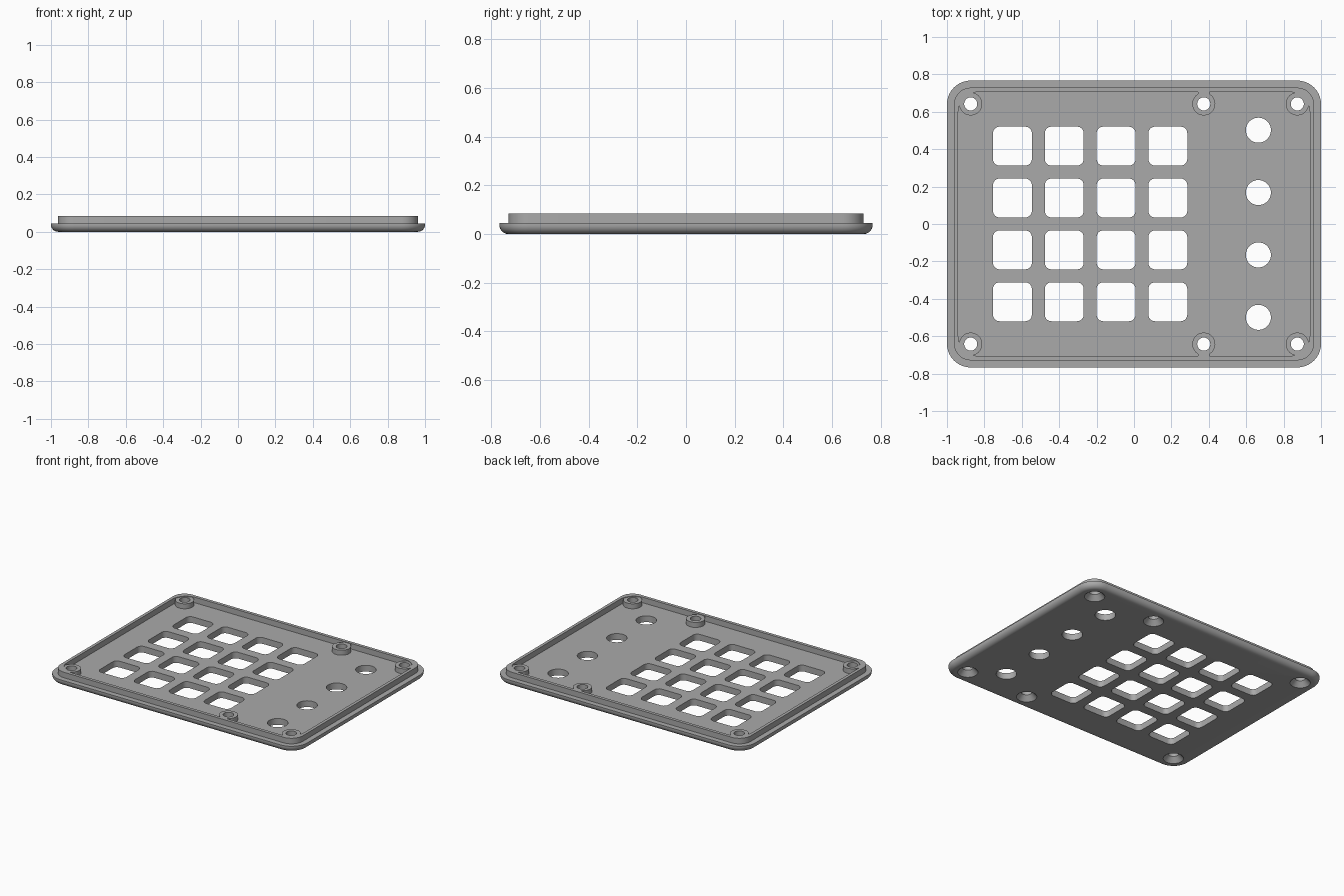
import bpy, bmesh, math

if "Cube" in bpy.data.objects:
    bpy.data.objects.remove(bpy.data.objects["Cube"], do_unlink=True)

HX, HY = 1.0, 0.767          # half size of the panel
FLOOR, LIP, BOSS = 0.045, 0.085, 0.081
CORNER, FILLET = 0.127, 0.038

grey = bpy.data.materials.new("plain grey")
grey.use_nodes = True
grey.diffuse_color = (0.4, 0.4, 0.4, 1)
grey.node_tree.nodes["Principled BSDF"].inputs["Base Color"].default_value = (0.4, 0.4, 0.4, 1)


def rounded_rect(cx, cy, hx, hy, r, steps=10):
    pts = []
    for q, (sx, sy) in enumerate([(1, 1), (-1, 1), (-1, -1), (1, -1)]):
        for i in range(steps + 1):
            a = math.pi / 2 * (q + i / steps)
            pts.append((cx + sx * (hx - r) + r * math.cos(a),
                        cy + sy * (hy - r) + r * math.sin(a)))
    return pts


def circle(cx, cy, r, n=40):
    return [(cx + r * math.cos(2 * math.pi * i / n),
             cy + r * math.sin(2 * math.pi * i / n)) for i in range(n)]


def loft(bm, rings):
    """Closed solid through a list of (outline, z) rings."""
    loops = [[bm.verts.new((x, y, z)) for x, y in pts] for pts, z in rings]
    n = len(loops[0])
    for a, b in zip(loops, loops[1:]):
        for i in range(n):
            j = (i + 1) % n
            bm.faces.new((a[i], a[j], b[j], b[i]))
    bm.faces.new(loops[0][::-1])
    bm.faces.new(loops[-1])


def make(name, solids):
    bm = bmesh.new()
    for rings in solids:
        loft(bm, rings)
    bmesh.ops.recalc_face_normals(bm, faces=bm.faces)
    mesh = bpy.data.meshes.new(name)
    bm.to_mesh(mesh)
    bm.free()
    mesh.materials.append(grey)
    obj = bpy.data.objects.new(name, mesh)
    bpy.context.collection.objects.link(obj)
    return obj


def combine(target, tool, operation):
    mod = target.modifiers.new(operation, 'BOOLEAN')
    mod.operation, mod.object, mod.solver = operation, tool, 'EXACT'
    bpy.context.view_layer.objects.active = target
    bpy.ops.object.modifier_apply(modifier=mod.name)
    bpy.data.objects.remove(tool, do_unlink=True)


# Panel: rounded underside edge, flat shoulder, raised lip and sunken floor
rings = []
for i in range(9):
    a = math.pi / 2 * i / 8
    inset = FILLET * (1 - math.sin(a))
    rings.append((rounded_rect(0, 0, HX - inset, HY - inset, CORNER - inset),
                  FILLET * (1 - math.cos(a))))
lip_outer = rounded_rect(0, 0, 0.962, 0.729, 0.089)
lip_inner = rounded_rect(0, 0, 0.94, 0.706, 0.11)
rings += [(rounded_rect(0, 0, HX, HY, CORNER), FLOOR), (lip_outer, FLOOR),
          (lip_outer, LIP), (lip_inner, LIP), (lip_inner, FLOOR)]
panel = make("cover_panel", [rings])

# Screw bosses, with short bridges tying the middle pair to the lip
spots = [(x, y) for x in (-0.873, 0.373, 0.873) for y in (-0.642, 0.642)]
combine(panel, make("screw_bosses", [
    [(circle(x, y, 0.0615), 0.02), (circle(x, y, 0.0615), BOSS)] for x, y in spots]), 'UNION')
bridge = [rounded_rect(0.373, s * 0.703, 0.03, 0.014, 0.004, 2) for s in (-1, 1)]
combine(panel, make("boss_bridges", [[(b, 0.02), (b, BOSS)] for b in bridge]), 'UNION')

# Countersunk screw holes
holes = [[(circle(x, y, 0.069), -0.003), (circle(x, y, 0.035), 0.035),
          (circle(x, y, 0.035), 0.12)] for x, y in spots]
# Four by four key openings
for col in range(4):
    for row in range(4):
        key = rounded_rect(-0.65 + 0.277 * col, -0.416 + 0.2775 * row, 0.104, 0.104, 0.035, 6)
        holes.append([(key, -0.05), (key, 0.12)])
# Column of round openings
for row in range(4):
    hole = circle(0.665, -0.499 + 0.3335 * row, 0.067)
    holes.append([(hole, -0.05), (hole, 0.12)])
combine(panel, make("hole_cutters", holes), 'DIFFERENCE')

# Smooth shading with sharp edges kept
bpy.ops.object.select_all(action='DESELECT')
panel.select_set(True)
bpy.context.view_layer.objects.active = panel
bpy.ops.object.shade_smooth_by_angle(angle=math.radians(30))
